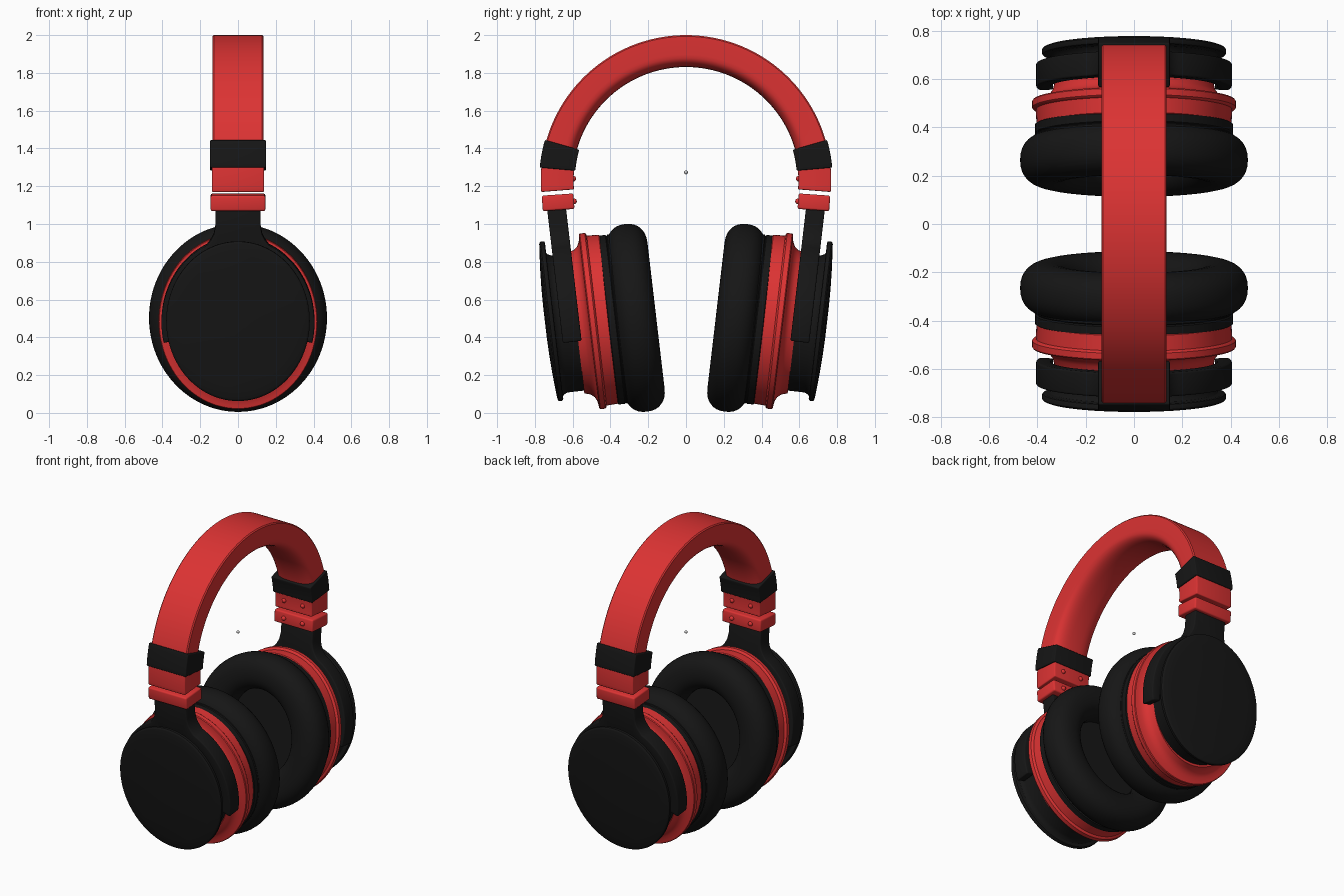
import bpy, bmesh
from math import sin, cos, pi, radians, copysign
from mathutils import Vector, Matrix

if "Cube" in bpy.data.objects:
    bpy.data.objects.remove(bpy.data.objects["Cube"])


def material(name, rgb):
    m = bpy.data.materials.new(name)
    m.diffuse_color = (*rgb, 1)
    m.use_nodes = True
    m.node_tree.nodes["Principled BSDF"].inputs["Base Color"].default_value = m.diffuse_color
    return m


RED = material("red", (0.72, 0.033, 0.033))
BLACK = material("black", (0.008, 0.008, 0.008))

# Ear cup frame: u points outward along the cup axis, v points up the disc
TILT = radians(6.7)
CENTRE = Vector((0, 0.265, 0.503))
U = Vector((0, cos(TILT), -sin(TILT)))
V = Vector((0, sin(TILT), cos(TILT)))
ARC_Z, N = 1.231, 96


def cup(x, u, v):
    return CENTRE + Vector((x, 0, 0)) + U * u + V * v


def arc(x, r, a):
    return Vector((x, r * cos(a), ARC_Z + r * sin(a)))


def finish(bm, name, mat, bevel=0, mirror=True):
    bmesh.ops.recalc_face_normals(bm, faces=bm.faces)
    if bevel:
        edges = [e for e in bm.edges if e.calc_face_angle(0) > radians(40)]
        bmesh.ops.bevel(bm, geom=edges, offset=bevel, segments=3, profile=0.5, affect='EDGES')
    me = bpy.data.meshes.new(name)
    bm.to_mesh(me)
    bm.free()
    for p in me.polygons:
        p.use_smooth = True
    me.set_sharp_from_angle(angle=radians(35))
    ob = bpy.data.objects.new(name, me)
    bpy.context.collection.objects.link(ob)
    if mat:
        me.materials.append(mat)
    if mirror:
        mod = ob.modifiers.new("both_sides", 'MIRROR')
        mod.use_axis = (False, True, False)
        mod.use_mirror_merge = False
    return ob


def loft(rings, closed=False):
    """Skin a list of point rings; cap the ends unless closed."""
    bm = bmesh.new()
    vs = [[bm.verts.new(p) for p in ring] for ring in rings]
    n = len(vs[0])
    pairs = list(zip(vs, vs[1:])) + ([(vs[-1], vs[0])] if closed else [])
    for a, b in pairs:
        for i in range(n):
            j = (i + 1) % n
            bm.faces.new((a[i], a[j], b[j], b[i]))
    if not closed:
        bm.faces.new(vs[0])
        bm.faces.new(vs[-1])
    return bm


def oval(name, mat, rx, rv, vc, profile, closed=False):
    """Elliptical lathe: profile holds (u, offset added to both radii)."""
    rings = [[cup((rx + o) * cos(2 * pi * i / N), u, vc + (rv + o) * sin(2 * pi * i / N))
              for i in range(N)] for u, o in profile]
    return finish(loft(rings, closed), name, mat)


def sweep(name, mat, section, a0, a1, steps, bevel=0, mirror=True):
    """Sweep an (x, radius) section round the headband arc."""
    rings = [[arc(x, r, radians(a0 + (a1 - a0) * i / steps)) for x, r in section]
             for i in range(steps + 1)]
    return finish(loft(rings), name, mat, bevel, mirror)


def rect(hw, r0, r1):
    return [(-hw, r0), (hw, r0), (hw, r1), (-hw, r1)]


def sp(c, e):
    return copysign(abs(c) ** e, c)


# Padded ear cushion and the cloth inside its opening
oval("ear_cushion", BLACK, 0.357, 0.386, 0,
     [(0.107 * sp(sin(2 * pi * i / 32), 0.88), 0.114 * sp(cos(2 * pi * i / 32), 0.88))
      for i in range(32)], closed=True)
oval("speaker_cover", BLACK, 0.30, 0.33, 0, [(0.03, 0), (0.06, 0)])

# Cup shell: black base ring, red housing with flange, black hub
oval("cushion_mount", BLACK, 0.41, 0.45, 0.005,
     [(0.06, -0.01), (0.065, 0), (0.10, 0), (0.105, -0.006), (0.11, 0), (0.145, 0), (0.15, -0.01)])
oval("red_housing", RED, 0.403, 0.45, 0.01,
     [(0.14, -0.005), (0.145, 0), (0.208, 0.003), (0.212, 0.014), (0.217, 0.018), (0.243, 0.018),
      (0.248, 0.014), (0.25, 0), (0.254, -0.025), (0.265, -0.048), (0.285, -0.065), (0.318, -0.075)])
oval("cup_hub", BLACK, 0.33, 0.365, 0.015,
     [(0.31, 0), (0.405, 0), (0.425, 0.008), (0.438, 0.025)])

# Slightly domed outer plate
oval("outer_plate", BLACK, 0.38, 0.425, 0.035,
     [(0.432, -0.01), (0.435, -0.003), (0.440, 0), (0.455, 0), (0.460, -0.004), (0.463, -0.012),
      (0.468, -0.07), (0.474, -0.15), (0.479, -0.25), (0.481, -0.34)])

# Forked yoke with stem, drawn in the disc plane and given depth
half = []
for i in range(25):
    a = radians(-14 + i * 80 / 24)
    half.append(((0.405 * cos(a), 0.02 + 0.45 * sin(a)), a))
for k, p in enumerate([(0.142, 0.462), (0.128, 0.49), (0.12, 0.53), (0.12, 0.65)]):
    half.append((p, radians(70 + 4 * k)))
path = half + [((-p[0], p[1]), pi - a) for p, a in reversed(half)]
rings = []
for (x, v), a in path:
    ix, iv = 0.343 * cos(a), 0.02 + 0.375 * sin(a)
    rings.append([cup(x, 0.30, v), cup(x, 0.40, v), cup(ix, 0.40, iv), cup(ix, 0.30, iv)])
finish(loft(rings), "yoke", BLACK, 0.008)

# Headband: flat outside, rounded padding inside
section = [(-0.135, 0.762), (-0.128, 0.769), (0.128, 0.769), (0.135, 0.762)]
section += [(0.135 * sp(cos(pi * i / 16), 0.7), 0.665 - 0.065 * sp(sin(pi * i / 16), 0.8))
            for i in range(17)]
sweep("headband", RED, section, 6, 174, 96, mirror=False)

# Black sleeves and red hinge blocks at the band ends
sweep("band_sleeve", BLACK, rect(0.148, 0.588, 0.777), 5, 16, 6, 0.006)
sweep("upper_hinge_block", RED, rect(0.138, 0.595, 0.769), -4.6, 6, 6, 0.006)
bm = bmesh.new()
bmesh.ops.create_cube(bm, size=1, matrix=Matrix.Translation((0, 0.677, 1.115))
                      @ Matrix.Rotation(radians(-4), 4, 'X')
                      @ Matrix.Diagonal((0.29, 0.168, 0.082, 1)))
finish(bm, "lower_hinge_block", RED, 0.01)

# Rivets on the inner faces of the blocks
bm = bmesh.new()
for x in (-0.07, 0.07):
    for y, z in ((0.597, 1.24), (0.593, 1.12)):
        bmesh.ops.create_uvsphere(bm, u_segments=16, v_segments=10, radius=0.015,
                                  matrix=Matrix.Translation((x, y, z)))
finish(bm, "rivets", RED)

# Tiny loose bead floating under the band
bm = bmesh.new()
bmesh.ops.create_uvsphere(bm, u_segments=12, v_segments=8, radius=0.01,
                          matrix=Matrix.Translation((0, 0, 1.273)))
finish(bm, "centre_bead", None, mirror=False)
